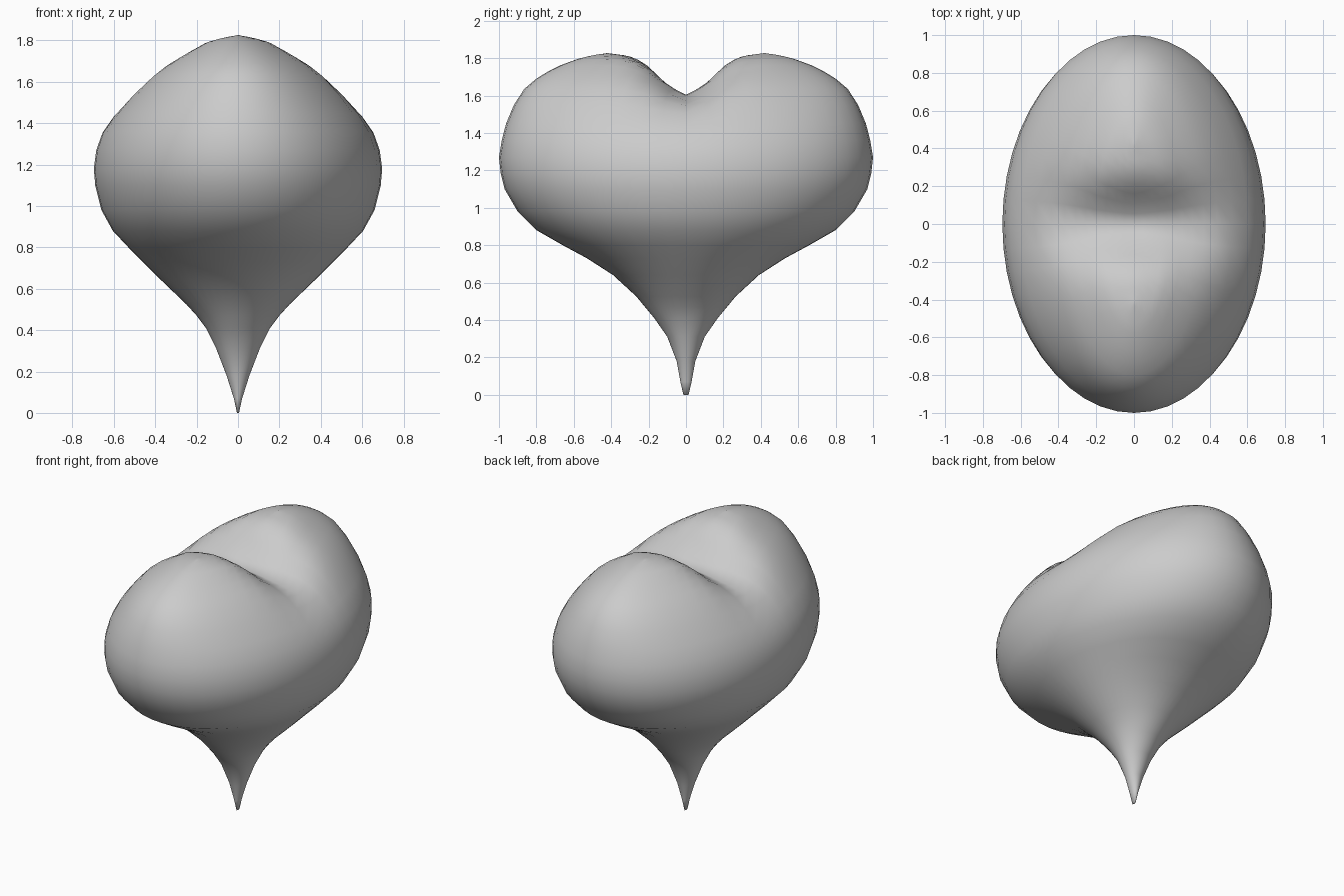
import bpy, bmesh, math

if "Cube" in bpy.data.objects:
    bpy.data.objects.remove(bpy.data.objects["Cube"])

SEGS = 48

# Elliptical sections: half width x, half width y, height z
RINGS = [
    (.005, .014, 0), (.02, .03, .07), (.055, .05, .18), (.105, .10, .31),
    (.155, .17, .41), (.20, .22, .47), (.25, .265, .525), (.37, .39, .64),
    (.46, .53, .73), (.53, .66, .80), (.605, .80, .88), (.66, .90, .98),
    (.69, .97, 1.10), (.697, .99, 1.18), (.685, 1.0, 1.27), (.655, .985, 1.36),
    (.60, .962, 1.45), (.52, .92, 1.55), (.44, .865, 1.635), (.37, .80, 1.69),
    (.31, .735, 1.73), (.255, .67, 1.762), (.20, .58, 1.795),
    (.15, .53, 1.808), (.10, .48, 1.818), (.05, .44, 1.824), (0, .42, 1.827),
]
# Cleft: depth along x, and its fade across y
DEPTH = [(0, .225), (.2, .205), (.37, .13), (.51, .05), (.62, .01), (.7, 0)]
FADE = [(0, 1), (.06, .86), (.12, .68), (.165, .47), (.21, .29),
        (.26, .15), (.31, .065), (.42, 0)]


def lookup(table, v):
    for (a, fa), (b, fb) in zip(table, table[1:]):
        if v <= b:
            return fa + (fb - fa) * (v - a) / (b - a)
    return table[-1][1]


# Loft the heart body, sinking the cleft into the upper sections
bm = bmesh.new()
loops = []
for rx, ry, z in RINGS:
    loop = []
    for i in range(SEGS):
        a = 2 * math.pi * i / SEGS
        x, y = rx * math.cos(a), ry * math.sin(a)
        cut = lookup(DEPTH, abs(x)) * lookup(FADE, abs(y)) if z > 1.27 else 0
        loop.append(bm.verts.new((x, y, z - cut)))
    loops.append(loop)
for low, high in zip(loops, loops[1:]):
    for i in range(SEGS):
        j = (i + 1) % SEGS
        bm.faces.new((low[i], low[j], high[j], high[i]))
bm.faces.new(loops[0][::-1])

# The last section collapses to a ridge line, so weld it shut
bmesh.ops.remove_doubles(bm, verts=loops[-1], dist=1e-5)
bmesh.ops.recalc_face_normals(bm, faces=bm.faces)
for f in bm.faces:
    f.smooth = True

mesh = bpy.data.meshes.new("heart")
bm.to_mesh(mesh)
bm.free()
heart = bpy.data.objects.new("heart", mesh)
bpy.context.collection.objects.link(heart)
